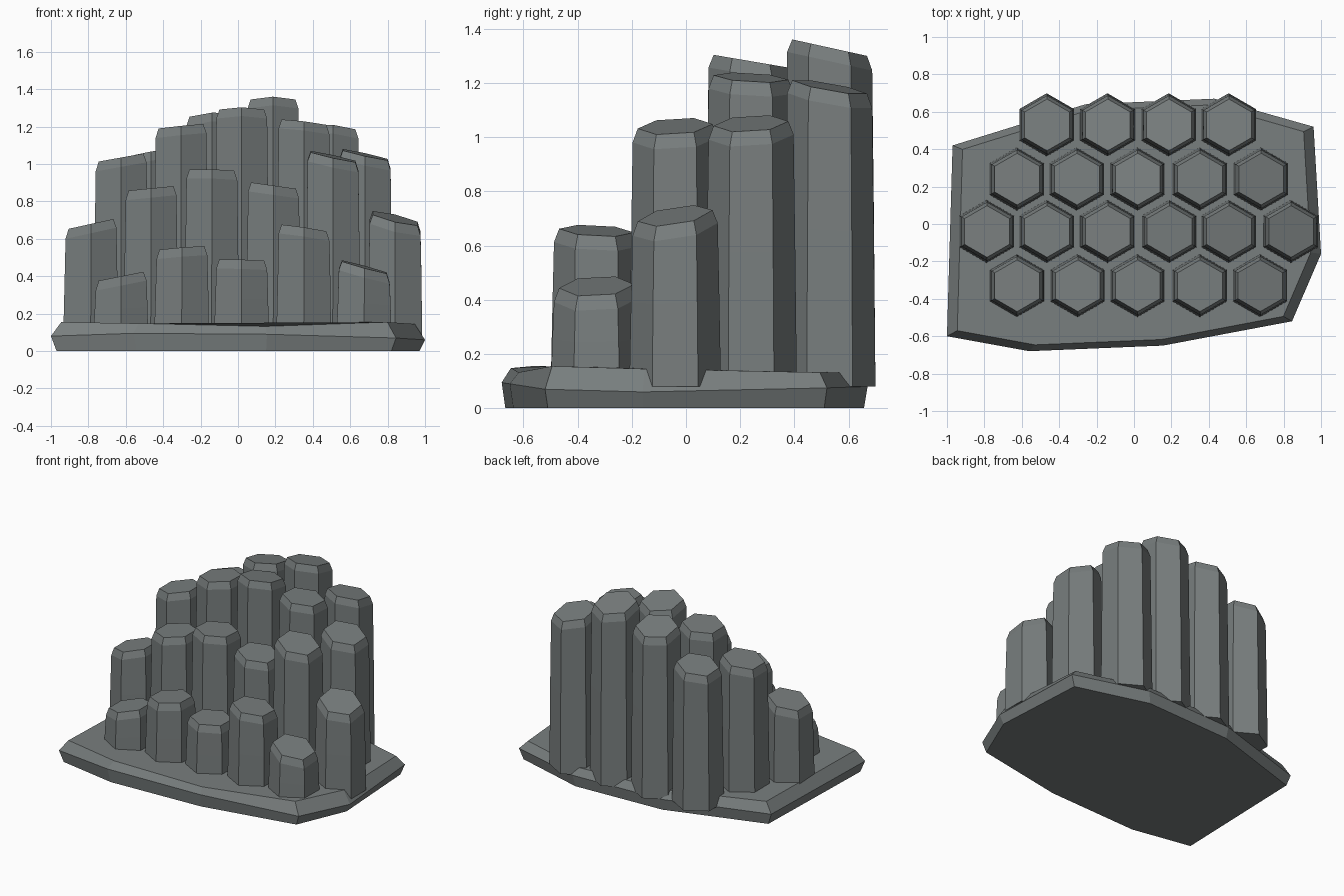
import bpy
import math
from mathutils import Vector

if "Cube" in bpy.data.objects:
    bpy.data.objects.remove(bpy.data.objects["Cube"])

stone = bpy.data.materials.new("grey_stone")
stone.diffuse_color = (0.19, 0.21, 0.21, 1)
stone.use_nodes = True
stone.node_tree.nodes["Principled BSDF"].inputs["Base Color"].default_value = stone.diffuse_color


def loft(name, rings):
    """Join matching rings of points into a closed, flat-faced solid."""
    n = len(rings[0])
    verts = [p for ring in rings for p in ring]
    faces = [tuple(reversed(range(n)))]
    for r in range(len(rings) - 1):
        for i in range(n):
            j = (i + 1) % n
            faces.append((r * n + i, r * n + j, (r + 1) * n + j, (r + 1) * n + i))
    faces.append(tuple(range((len(rings) - 1) * n, len(rings) * n)))
    mesh = bpy.data.meshes.new(name)
    mesh.from_pydata(verts, [], faces)
    mesh.materials.append(stone)
    obj = bpy.data.objects.new(name, mesh)
    bpy.context.collection.objects.link(obj)
    return obj


def hexagon(x, y, radius, z, sx=0, sy=0):
    """Hexagon with corners along y, tilted by slopes sx and sy."""
    ring = []
    for i in range(6):
        a = math.radians(30 + 60 * i)
        dx, dy = radius * math.cos(a), radius * math.sin(a)
        ring.append(Vector((x + dx, y + dy, z + sx * dx + sy * dy)))
    return ring


# Rough slab: x, y, rim height, upper edge height
outline = [(-1, -.60, .08, .155), (-.56, -.68, .095, .148), (.155, -.65, .09, .132),
           (.845, -.52, .07, .155), (1, -.16, .06, .145), (.96, .52, .075, .132),
           (.43, .67, .08, .13), (-.26, .64, .08, .135), (-.97, .42, .08, .15)]
loft("base_slab", [
    [(x * .97, y * .98, 0) for x, y, m, t in outline],
    [(x, y, m) for x, y, m, t in outline],
    [(x * .945, y * .95, t) for x, y, m, t in outline]])

# Column rows: row y, then (x, cap height, cap slope in x, cap slope in y)
rows = {
    "front": (-.33, [(-.625, .40, .2, 0), (-.30, .55, .08, -.03), (.02, .485, -.03, -.03),
                     (.353, .655, -.15, -.05), (.675, .45, -.27, .05)]),
    "middle": (-.04, [(-.786, .68, .22, 0), (-.465, .87, .1, 0), (-.14, .965, -.03, -.05),
                      (.19, .885, -.14, 0), (.508, 1.04, -.22, .06), (.84, .71, -.24, .15)]),
    "rear": (.24, [(-.625, 1.035, .18, 0), (-.305, 1.20, .1, -.03), (.02, 1.28, 0, -.17),
                   (.353, 1.22, -.12, -.06), (.68, 1.05, -.22, .06)]),
    "back": (.53, [(-.465, 1.06, .18, -.05), (-.14, 1.25, .08, -.18), (.187, 1.33, 0, -.22),
                   (.508, 1.185, -.1, -.18)]),
}
for row, (y, columns) in rows.items():
    for k, (x, z, sx, sy) in enumerate(columns):
        shoulder = z - .05
        middle = .08 + (shoulder - .08) * .55
        loft(f"{row}_column_{k + 1}", [
            hexagon(x - .002, y, .169, .08),
            hexagon(x, y, .163, middle, sx * .3, sy * .3),
            hexagon(x, y, .157, shoulder, sx, sy),
            hexagon(x, y, .138, z, sx, sy)])
